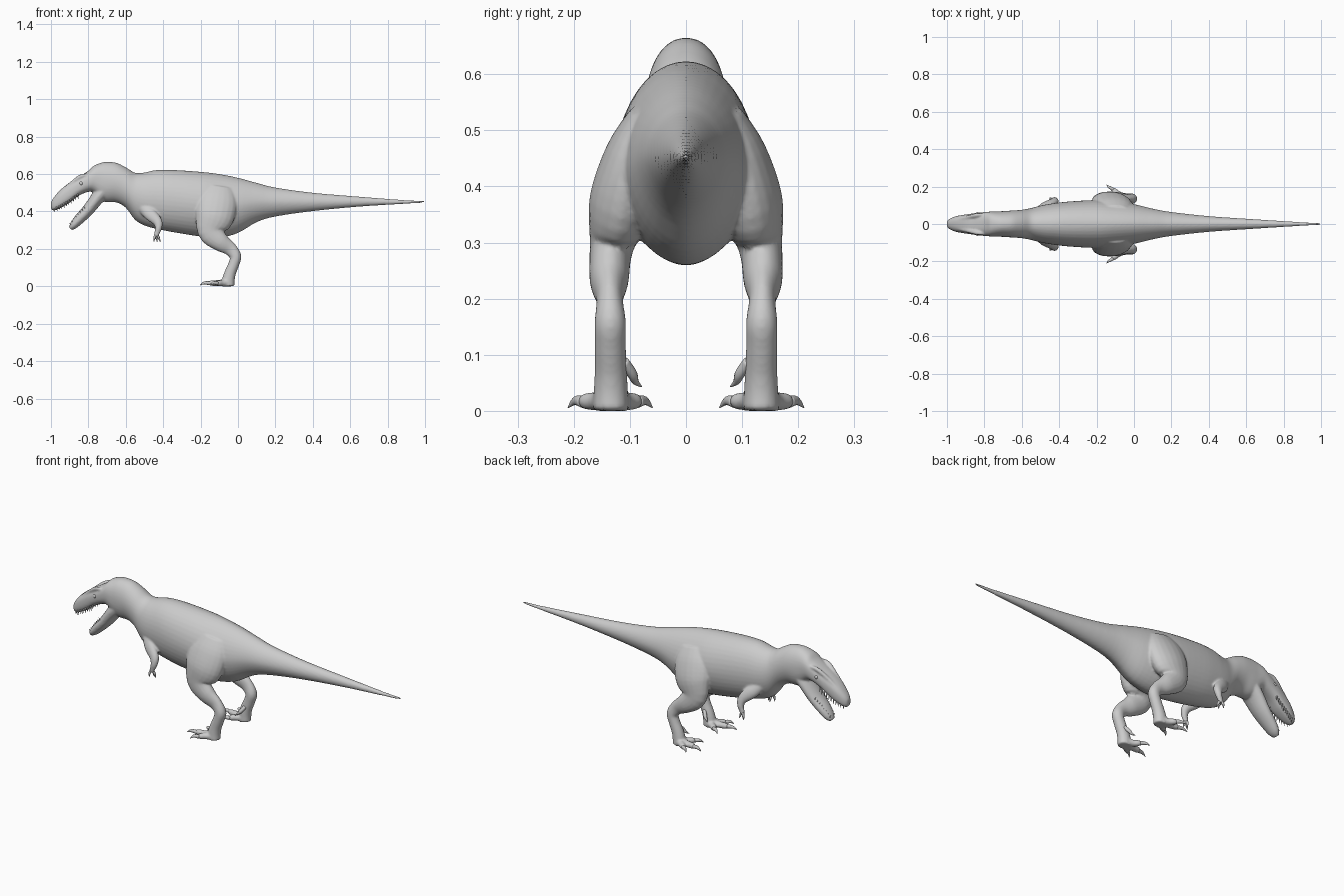
import bpy, bmesh, math
from mathutils import Vector


def spline(rows, n):
    """Catmull-Rom resampling of rows of numbers."""
    out = []
    for i in range(len(rows) - 1):
        p0, p1 = rows[max(i - 1, 0)], rows[i]
        p2, p3 = rows[i + 1], rows[min(i + 2, len(rows) - 1)]
        for k in range(n):
            t = k / n
            out.append([0.5 * (2 * b + (c - a) * t + (2 * a - 5 * b + 4 * c - d) * t * t
                               + (3 * b - a - 3 * c + d) * t ** 3)
                        for a, b, c, d in zip(p0, p1, p2, p3)])
    out.append(list(rows[-1]))
    return out


def skin(bm, rings):
    """Closed surface through rings of points."""
    vs = [[bm.verts.new((p[0], p[1], max(p[2], 0))) for p in r] for r in rings]
    m = len(vs[0])
    for a, b in zip(vs, vs[1:]):
        for j in range(m):
            bm.faces.new((a[j], a[(j + 1) % m], b[(j + 1) % m], b[j]))
    bm.faces.new(vs[0])
    bm.faces.new(vs[-1])


def tube(bm, rows, s=1, sides=20, n=4):
    """Tube through rows of x, y, z, in-plane radius, sideways radius."""
    pts = spline(rows, n)
    rings = []
    for i, (x, y, z, ru, rl) in enumerate(pts):
        t = (Vector(pts[min(i + 1, len(pts) - 1)][:3]) - Vector(pts[max(i - 1, 0)][:3])).normalized()
        lat = (Vector((0, 1, 0)) - t * t.y).normalized()
        nor = t.cross(lat)
        ring = []
        for k in range(sides):
            a = 2 * math.pi * k / sides
            p = Vector((x, y, z)) + nor * (ru * math.cos(a)) + lat * (rl * math.sin(a))
            ring.append((p.x, p.y * s, p.z))
        rings.append(ring)
    skin(bm, rings)


def finish(bm, name):
    bmesh.ops.recalc_face_normals(bm, faces=bm.faces)
    me = bpy.data.meshes.new(name)
    bm.to_mesh(me)
    bm.free()
    me.polygons.foreach_set("use_smooth", [True] * len(me.polygons))
    ob = bpy.data.objects.new(name, me)
    bpy.context.collection.objects.link(ob)
    return ob


def power(v, p):
    return math.copysign(abs(v) ** p, v)


# Head, neck, trunk and tail: x, top, bottom, half width, squareness
TRUNK = [
    (-1.0, .450, .415, .014, .8), (-.985, .475, .405, .028, .8), (-.95, .515, .418, .042, .75),
    (-.90, .555, .447, .051, .75), (-.85, .585, .485, .058, .75), (-.80, .618, .505, .064, .8),
    (-.77, .645, .500, .066, .85), (-.73, .661, .460, .067, .9), (-.70, .665, .450, .069, .95),
    (-.65, .660, .448, .072, 1), (-.60, .636, .420, .076, 1), (-.55, .607, .355, .085, 1),
    (-.50, .608, .325, .098, 1), (-.44, .621, .308, .109, 1), (-.35, .622, .290, .120, 1),
    (-.20, .612, .266, .128, 1.05), (-.10, .600, .260, .122, 1.1), (0, .580, .285, .106, 1.1),
    (.10, .553, .343, .082, 1.1), (.20, .528, .373, .064, 1.1), (.40, .500, .402, .042, 1.05),
    (.65, .479, .426, .025, 1), (.88, .462, .440, .011, 1), (1.0, .457, .447, .005, 1)]

# Leg, toes, arm and lower jaw paths
LEG = [(-.10, .075, .53, .07, .025), (-.11, .095, .46, .105, .048), (-.127, .115, .37, .105, .058),
       (-.145, .133, .29, .07, .039), (-.092, .137, .235, .05, .035), (-.042, .136, .20, .037, .024),
       (-.013, .135, .16, .031, .028), (-.022, .135, .12, .029, .028), (-.042, .134, .07, .031, .029),
       (-.052, .134, .03, .034, .031), (-.052, .134, .0, .034, .032)]
ARM = [(-.50, .065, .42, .035, .03), (-.47, .098, .385, .034, .022), (-.43, .118, .345, .026, .02),
       (-.425, .128, .31, .018, .016), (-.435, .130, .28, .014, .011), (-.437, .130, .265, .012, .012)]
JAW = [(-.705, 0, .53, .05, .06), (-.75, 0, .475, .037, .061), (-.80, 0, .41, .032, .053),
       (-.85, 0, .358, .028, .043), (-.88, 0, .325, .021, .033), (-.897, 0, .308, .011, .018)]
TOES = [((-.155, .146), (-.203, .157)), ((-.118, .184), (-.147, .210)), ((-.118, .086), (-.150, .060))]

# Body fused and blended into one skin
bm = bmesh.new()
rings = []
for x, top, bot, w, p in spline(TRUNK, 4):
    mid, h = (top + bot) / 2, (top - bot) / 2
    angs = [2 * math.pi * k / 40 for k in range(40)]
    rings.append([(x, w * power(math.cos(a), p), mid + h * power(math.sin(a), p)) for a in angs])
skin(bm, rings)
tube(bm, JAW)
for s in (1, -1):
    tube(bm, LEG, s)
    tube(bm, ARM, s)
    for (tx, ty), tip in TOES:
        mx, my = (tx - .05) / 2, (ty + .134) / 2
        tube(bm, [(-.04, .134, .02, .022, .026), (mx, my, .017, .017, .018),
                  (tx + .012, .134 + (ty - .134) * .88, .017, .015, .015), (tx, ty, .015, .008, .009)], s)
    # brow and snout ridge
    tube(bm, [(-.95, .022, .503, .006, .008), (-.89, .036, .553, .009, .010),
              (-.84, .047, .588, .011, .011), (-.80, .052, .597, .006, .007)], s)
body = finish(bm, "body")
rm = body.modifiers.new("fuse", 'REMESH')
rm.mode = 'VOXEL'
rm.voxel_size = .0055
rm.use_smooth_shade = True
sm = body.modifiers.new("blend", 'SMOOTH')
sm.factor = .5
sm.iterations = 5

# Toe claws and dewclaws
bm = bmesh.new()
for s in (1, -1):
    for (tx, ty), (cx, cy) in TOES:
        tube(bm, [(tx + .008, ty, .016, .011, .010), ((tx + cx) / 2, (ty + cy) / 2, .018, .008, .007),
                  (cx, cy, .006, .001, .001)], s, 10)
    tube(bm, [(-.035, .112, .088, .010, .010), (-.05, .096, .066, .010, .009),
              (-.062, .090, .052, .006, .006), (-.075, .079, .043, .001, .001)], s, 10)
finish(bm, "foot_claws")

# Fingers
bm = bmesh.new()
for s in (1, -1):
    for dx, dy in ((-.010, .006), (.014, -.004), (.002, -.012)):
        tube(bm, [(-.437 + dx * .4, .130 + dy * .4, .276, .007, .007),
                  (-.437 + dx, .130 + dy, .258, .006, .006),
                  (-.435 + dx * 1.4, .130 + dy, .238, .001, .001)], s, 8)
finish(bm, "fingers")

# Teeth along both jaws
bm = bmesh.new()
for s in (1, -1):
    for i in range(11):
        f = i / 10
        x = -.982 + .125 * f
        z = .412 + .07 * f ** 1.3
        y = .020 + .030 * f ** .6
        tube(bm, [(x, y, z + .012, .005, .004), (x + .003, y, z - .014, .0006, .0006)], s, 6, 2)
    for i in range(8):
        f = i / 7
        x, y, z = -.895 + .075 * f, .018 + .022 * f, .325 + .09 * f
        tube(bm, [(x + .006, y, z - .006, .004, .004), (x - .006, y, z + .014, .0006, .0006)], s, 6, 2)
finish(bm, "teeth")

# Eyes
bm = bmesh.new()
for s in (1, -1):
    r = bmesh.ops.create_uvsphere(bm, u_segments=16, v_segments=10, radius=.011)
    bmesh.ops.translate(bm, verts=r["verts"], vec=(-.838, s * .052, .550))
finish(bm, "eyes")

# Turn-free placement: the model already faces along its grid axes
bpy.context.view_layer.update()
